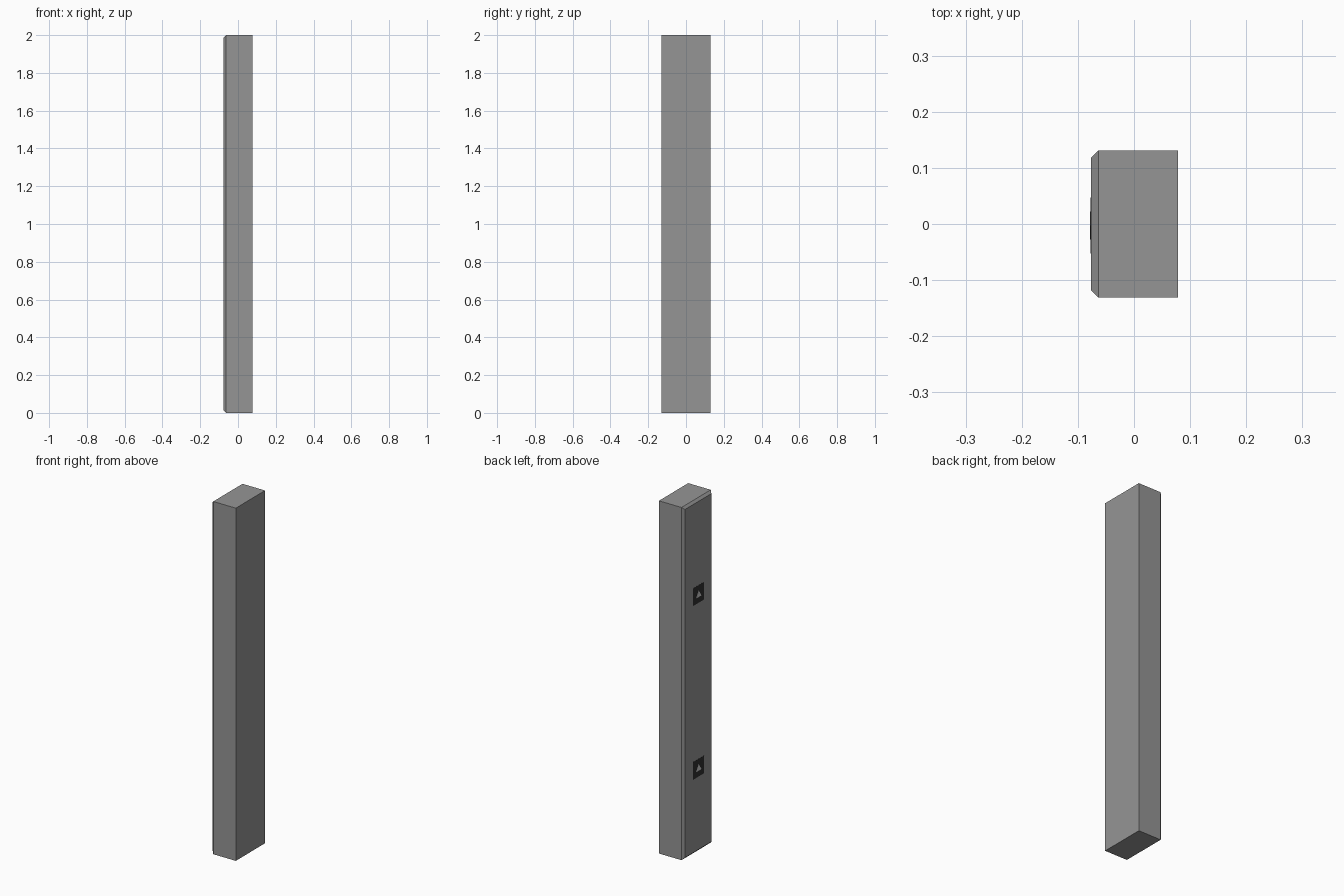
import bpy, bmesh

if "Cube" in bpy.data.objects:
    bpy.data.objects.remove(bpy.data.objects["Cube"])

HX, HY, H = 0.078, 0.131, 2.0   # half width, half depth, height
FACE = -0.0765                  # plane of the chamfered side
CH = 0.013                      # chamfer size
PLATES = (0.477, 1.462)         # plate centre heights


def material(name, value):
    mat = bpy.data.materials.new(name)
    mat.diffuse_color = (value, value, value, 1)
    mat.use_nodes = True
    mat.node_tree.nodes["Principled BSDF"].inputs["Base Color"].default_value = mat.diffuse_color
    return mat


def make_object(name, bm, mat):
    bmesh.ops.recalc_face_normals(bm, faces=bm.faces)
    me = bpy.data.meshes.new(name)
    bm.to_mesh(me)
    bm.free()
    me.materials.append(mat)
    ob = bpy.data.objects.new(name, me)
    bpy.context.collection.objects.link(ob)


def side_prism(name, outline, x_in, x_out, mat):
    """Extrude a (y, z) outline along x."""
    bm = bmesh.new()
    face = bm.faces.new([bm.verts.new((x_in, y, z)) for y, z in outline])
    ext = bmesh.ops.extrude_face_region(bm, geom=[face])
    for v in ext["geom"]:
        if isinstance(v, bmesh.types.BMVert):
            v.co.x = x_out
    make_object(name, bm, mat)


post_grey = material("post_grey", 0.30)
plate_black = material("plate_black", 0.03)
marker_grey = material("marker_grey", 0.6)

# Post: a block whose left face has chamfered edges
bm = bmesh.new()
bmesh.ops.create_cube(bm, size=1)
for v in bm.verts:
    v.co = (HX if v.co.x > 0 else FACE, v.co.y * 2 * HY, (v.co.z + 0.5) * H)
edges = [e for e in bm.edges if all(v.co.x < 0 for v in e.verts)]
bmesh.ops.bevel(bm, geom=edges, offset=CH, segments=1, affect='EDGES')
make_object("post", bm, post_grey)

# Thin square plates, each with a small raised triangle
for i, z in enumerate(PLATES, 1):
    s = 0.05
    side_prism(f"plate_{i}", [(-s - .003, z - s), (s - .003, z - s), (s - .003, z + s), (-s - .003, z + s)],
               FACE + 0.002, -0.0773, plate_black)
    t = 0.025
    side_prism(f"triangle_marker_{i}", [(-t - .003, z - 0.017), (t - .003, z - 0.017), (-.003, z + 0.02)],
               -0.077, -HX, marker_grey)
